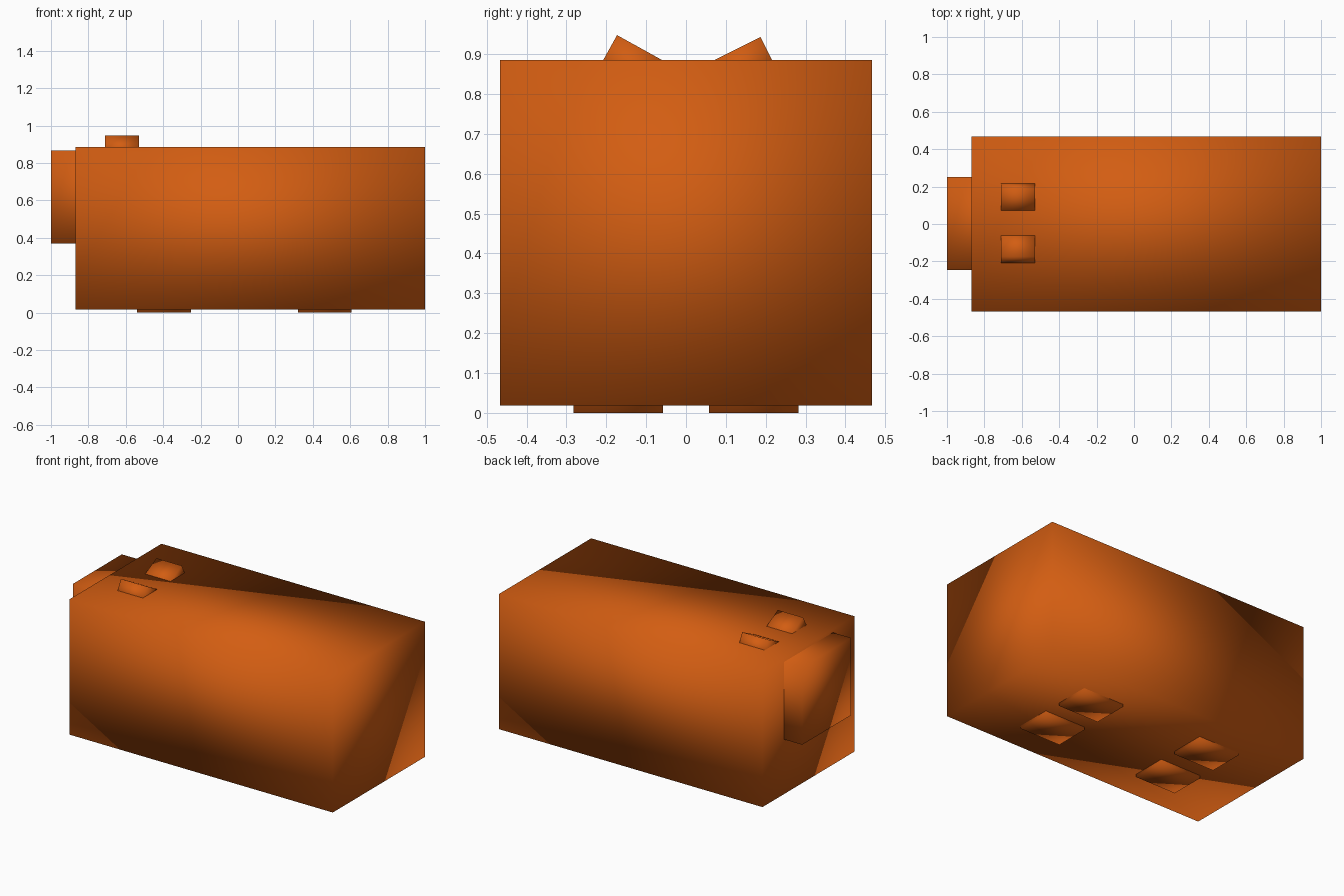
import bpy
from math import radians, cos, sin
from mathutils import Vector

if "Cube" in bpy.data.objects:
    bpy.data.objects.remove(bpy.data.objects["Cube"])

fur = bpy.data.materials.new("orange")
fur.diffuse_color = (0.65, 0.11, 0.006, 1)
fur.use_nodes = True
fur.node_tree.nodes["Principled BSDF"].inputs["Base Color"].default_value = fur.diffuse_color


def box(name, lo, hi, tilt=0.0, pivot=None):
    """Smooth-shaded box from corner to corner, tilted about x."""
    lo, hi = Vector(lo), Vector(hi)
    bpy.ops.mesh.primitive_cube_add(size=1, location=(lo + hi) / 2)
    ob = bpy.context.object
    ob.name = name
    ob.dimensions = hi - lo
    ob.rotation_euler.x = tilt
    bpy.ops.object.transform_apply(location=False, rotation=True, scale=True)
    bpy.ops.object.shade_smooth()
    ob.data.materials.append(fur)
    return ob


def ear(name, side, y, z, angle):
    """Tilted box whose outer upper corner sits at (y, z)."""
    w, h, a = 0.17, 0.11, radians(angle)
    # centre lies inward along the top face and down along the outer face
    cy = y - side * (cos(a) * w / 2 - sin(a) * h / 2)
    cz = z - sin(a) * w / 2 - cos(a) * h / 2
    box(name, (-0.71, cy - w / 2, cz - h / 2),
        (-0.53, cy + w / 2, cz + h / 2), side * a)


# Body and head
box("body", (-0.87, -0.467, 0.018), (1.0, 0.467, 0.886))
box("head", (-1.0, -0.247, 0.37), (-0.5, 0.25, 0.866))

# Ears, leaning outward
ear("ear_front", -1, -0.173, 0.948, 29)
ear("ear_back", 1, 0.187, 0.943, 26.4)

# Four short feet
for end, x in (("left", -0.54), ("right", 0.32)):
    for side, y in (("front", -0.282), ("back", 0.058)):
        box(f"foot_{side}_{end}", (x, y, 0), (x + 0.288, y + 0.224, 0.3))
